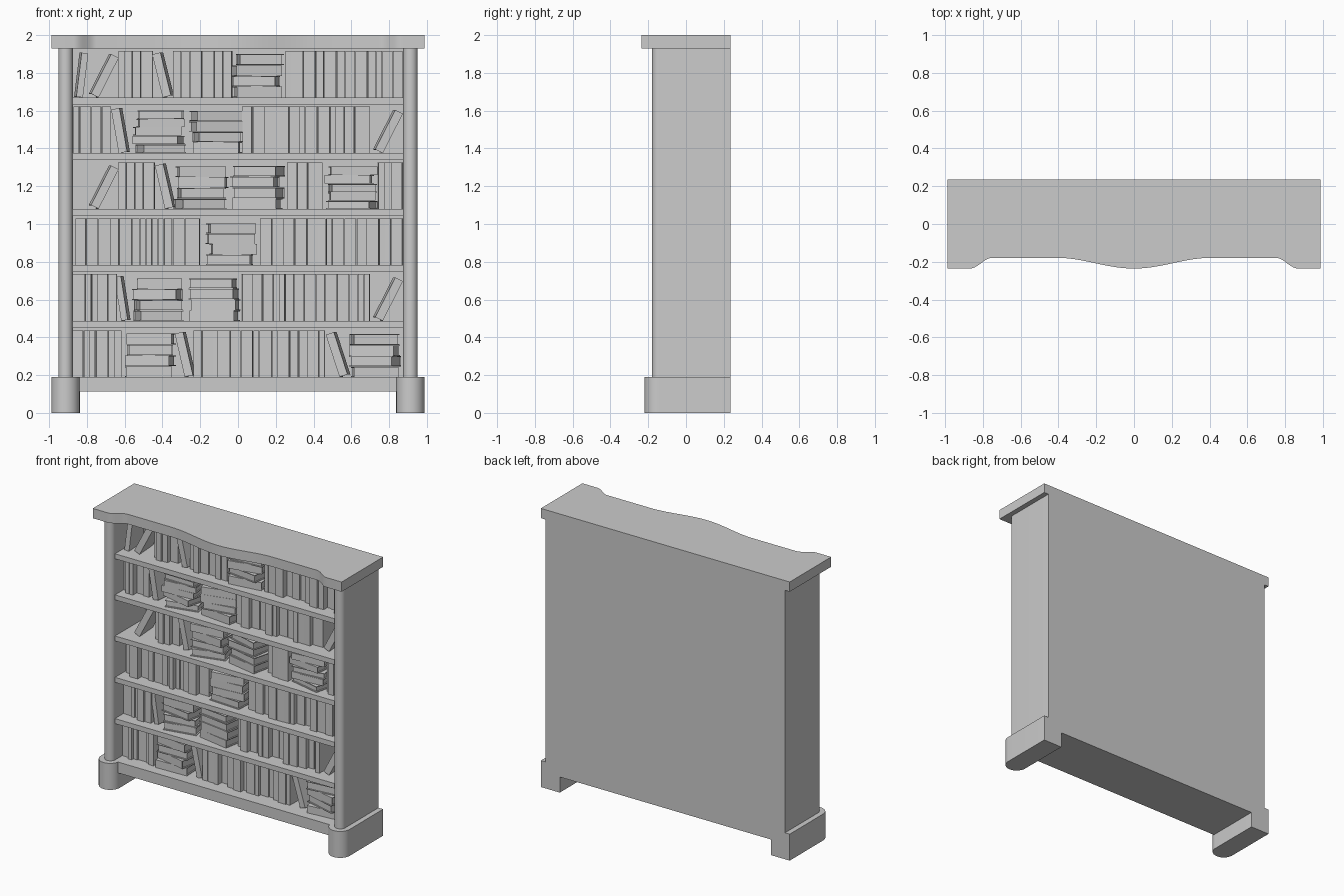
import bpy, bmesh, random
from math import pi, sin, cos, radians
from mathutils import Matrix, Vector

if "Cube" in bpy.data.objects:
    bpy.data.objects.remove(bpy.data.objects["Cube"])

random.seed(7)
BACK = 0.235


def finish(bm, name, smooth=False, mirror=False):
    bmesh.ops.recalc_face_normals(bm, faces=bm.faces)
    me = bpy.data.meshes.new(name)
    bm.to_mesh(me)
    bm.free()
    ob = bpy.data.objects.new(name, me)
    bpy.context.collection.objects.link(ob)
    if smooth:
        bpy.ops.object.select_all(action='DESELECT')
        ob.select_set(True)
        bpy.context.view_layer.objects.active = ob
        bpy.ops.object.shade_smooth_by_angle(angle=radians(35))
    if mirror:
        ob.modifiers.new("mirror", 'MIRROR')
    return ob


def slab(name, outline, z0, z1, **kw):
    """Extrude a plan outline from z0 to z1."""
    bm = bmesh.new()
    face = bm.faces.new([bm.verts.new((x, y, z0)) for x, y in outline])
    ext = bmesh.ops.extrude_face_region(bm, geom=[face])
    verts = [v for v in ext["geom"] if isinstance(v, bmesh.types.BMVert)]
    bmesh.ops.translate(bm, vec=(0, 0, z1 - z0), verts=verts)
    # the start face stays as the bottom cap
    if not face.is_valid:
        bmesh.ops.holes_fill(bm, edges=bm.edges)
    return finish(bm, name, **kw)


def box(bm, lo, hi, m=Matrix()):
    lo, hi = Vector(lo), Vector(hi)
    mat = m @ Matrix.Translation((lo + hi) / 2) @ Matrix.Diagonal((hi - lo).to_4d())
    return bmesh.ops.create_cube(bm, size=1, matrix=mat)["verts"]


def board(name, lo, hi):
    bm = bmesh.new()
    box(bm, lo, hi)
    return finish(bm, name)


def round_front(x0, x1, y0, n=16):
    """Plan outline with a half-round front end."""
    r, cx = (x1 - x0) / 2, (x0 + x1) / 2
    arc = [(cx - r * cos(pi * i / n), y0 + r - r * sin(pi * i / n)) for i in range(n + 1)]
    return [(x0, BACK)] + arc + [(x1, BACK)]


# carcass
slab("side_panels", round_front(0.875, 0.951, -0.18), 0.19, 1.93, smooth=True, mirror=True)
slab("feet", round_front(0.838, 0.988, -0.22), 0, 0.19, smooth=True, mirror=True)
board("plinth", (-0.85, -0.16, 0.112), (0.85, BACK, 0.19))
board("back_panel", (-0.88, 0.205, 0.18), (0.88, BACK, 1.94))

# top with serpentine front edge
def wave(a, b, ya, yb, n):
    return [(a + (b - a) * i / n, ya + (yb - ya) * (1 - cos(pi * i / n)) / 2) for i in range(n + 1)]

half = wave(0, 0.41, -0.236, -0.179, 14) + wave(0.75, 0.87, -0.179, -0.236, 10) + [(0.988, -0.236)]
front = [(-x, y) for x, y in reversed(half[1:])] + half
slab("top_board", front + [(0.988, BACK), (-0.988, BACK)], 1.93, 2.0, smooth=True)

# shelves
levels = [0.19, 0.487, 0.783, 1.08, 1.375, 1.67]
for i, z in enumerate(levels[1:]):
    board(f"shelf_{i + 1}", (-0.88, -0.145, z - 0.036), (0.88, 0.21, z))


# books
def book(bm, t, d, h, m):
    """Closed book centred on its footprint: two covers, spine at -y, pages."""
    c, g = 0.005, 0.008
    v = box(bm, (-t / 2, -d / 2, 0), (-t / 2 + c, d / 2, h), m)
    v += box(bm, (t / 2 - c, -d / 2, 0), (t / 2, d / 2, h), m)
    v += box(bm, (-t / 2 + c, -d / 2, 0), (t / 2 - c, -d / 2 + c, h), m)
    v += box(bm, (-t / 2 + c, -d / 2 + c, g), (t / 2 - c, d / 2 - g, h - g), m)
    return v


def uprights(bm, x0, x1, z):
    x = x0
    while x < x1 - 0.015:
        t = random.choice((0.032, 0.045, 0.055, 0.065))
        if x1 - x - t < 0.028:
            t = x1 - x
        d = random.uniform(0.16, 0.18)
        y = random.uniform(-0.085, -0.03) + d / 2
        turn = Matrix.Rotation(radians(random.uniform(-1.5, 1.5)), 4, 'Z')
        book(bm, t - 0.003, d, 0.247, Matrix.Translation((x + t / 2, y, z)) @ turn)
        x += t


def leaning(bm, x0, deg, z):
    t = 0.035 if abs(deg) < 10 else 0.045
    yaw = Matrix.Rotation(radians(-5 if deg < 0 else 4), 4, 'Z')
    v = book(bm, t, 0.17, 0.235, yaw @ Matrix.Rotation(radians(deg), 4, 'Y'))
    shift = (x0 - min(p.co.x for p in v), 0.02, z - min(p.co.z for p in v))
    bmesh.ops.translate(bm, vec=shift, verts=v)


def stack(bm, cx, n, z):
    for i in range(n):
        t = random.uniform(0.9, 1.0) * 0.238 / n
        w = random.uniform(0.235, 0.25)
        spin = radians(random.uniform(-16, 16)) + random.choice((0, pi))
        m = (Matrix.Translation((cx + random.uniform(-0.012, 0.012), 0, z + t / 2))
             @ Matrix.Rotation(spin, 4, 'Z') @ Matrix.Rotation(pi / 2, 4, 'Y')
             @ Matrix.Translation((0, 0, -w / 2)))
        book(bm, t - 0.001, 0.17, w, m)
        z += t


# U: upright run (from, to), L: leaning (left edge, degrees), S: stack (centre, count)
rows = [
    [("U", -0.873, -0.615), ("S", -0.465, 4), ("L", -0.335, -13), ("U", -0.237, 0.46),
     ("L", 0.465, -18), ("S", 0.725, 4)],
    [("U", -0.873, -0.64), ("L", -0.655, -9), ("S", -0.42, 4), ("S", -0.125, 4),
     ("U", 0.02, 0.70), ("L", 0.715, 27)],
    [("U", -0.86, -0.2), ("S", -0.035, 4), ("U", 0.115, 0.873)],
    [("L", -0.79, 27), ("U", -0.635, -0.44), ("L", -0.44, -13), ("S", -0.195, 4),
     ("S", 0.10, 4), ("U", 0.26, 0.45), ("S", 0.6, 5), ("U", 0.74, 0.873)],
    [("U", -0.873, -0.67), ("L", -0.672, -10), ("S", -0.415, 5), ("S", -0.12, 4),
     ("U", 0.02, 0.70), ("L", 0.715, 27)],
    [("L", -0.868, 7), ("L", -0.79, 27), ("U", -0.635, -0.45), ("L", -0.455, -14),
     ("U", -0.345, -0.03), ("S", 0.105, 4), ("U", 0.25, 0.873)],
]
make = {"U": uprights, "L": leaning, "S": stack}
for i, (z, row) in enumerate(zip(levels, rows)):
    bm = bmesh.new()
    for kind, a, b in row:
        make[kind](bm, a, b, z)
    finish(bm, f"books_row_{i + 1}")
